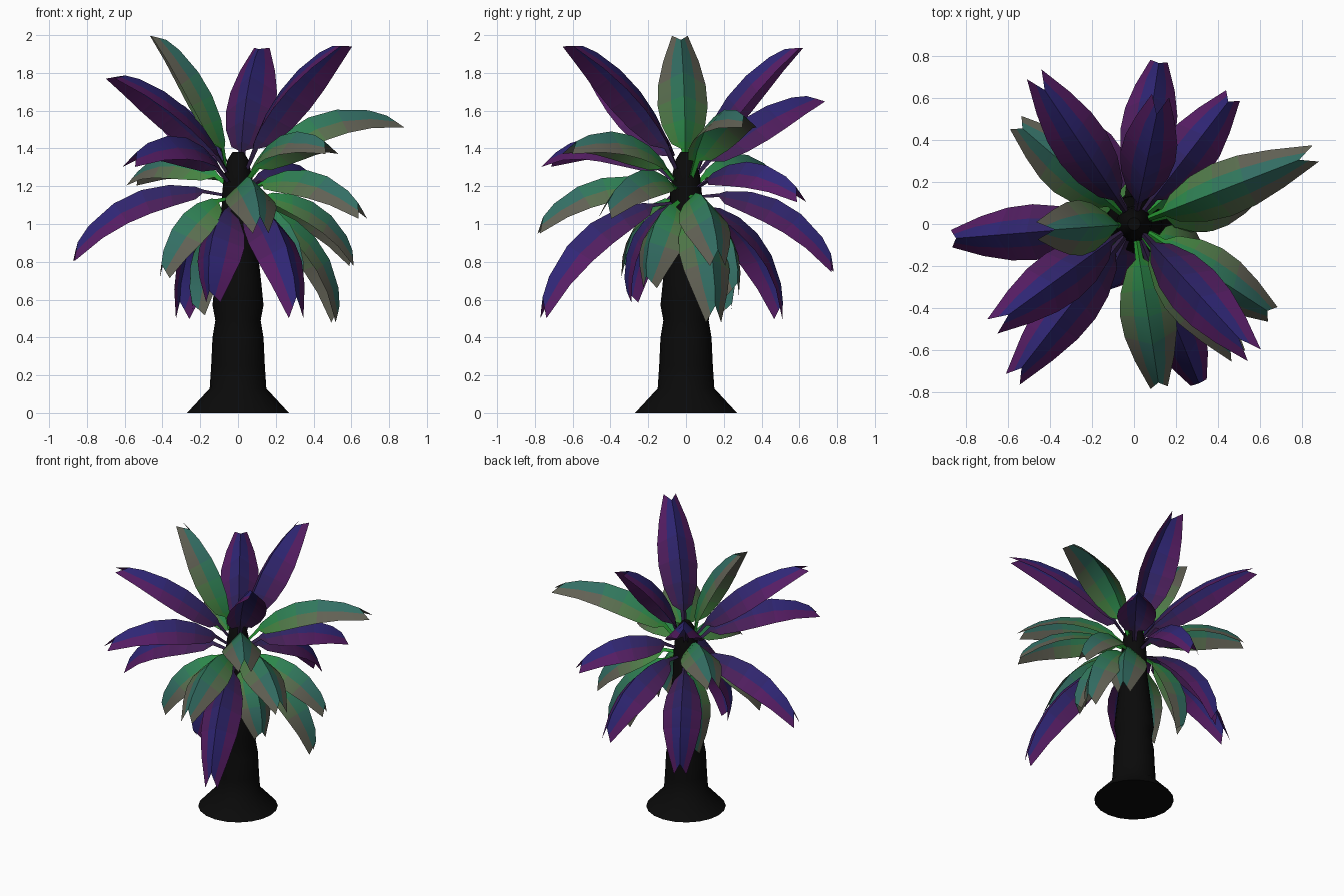
import bpy, bmesh, math
from mathutils import Vector

if "Cube" in bpy.data.objects:
    bpy.data.objects.remove(bpy.data.objects["Cube"])

mats = {}


def material(name, color):
    if name not in mats:
        m = bpy.data.materials.new(name)
        m.diffuse_color = (*color, 1)
        m.use_nodes = True
        m.node_tree.nodes["Principled BSDF"].inputs["Base Color"].default_value = m.diffuse_color
        mats[name] = m
    return mats[name]


def make_object(name, bm):
    me = bpy.data.meshes.new(name)
    bmesh.ops.recalc_face_normals(bm, faces=bm.faces)
    bm.to_mesh(me)
    bm.free()
    ob = bpy.data.objects.new(name, me)
    bpy.context.collection.objects.link(ob)
    return ob


# Trunk: lathed profile with flared foot and pointed crown
PROFILE = [(0.27, 0), (0.15, 0.13), (0.142, 0.25), (0.135, 0.40), (0.120, 0.49),
           (0.135, 0.57), (0.122, 0.70), (0.105, 0.85), (0.088, 1.0),
           (0.085, 1.15), (0.075, 1.25), (0.055, 1.34), (0.03, 1.38)]
SIDES = 20
bm = bmesh.new()
rings = [[bm.verts.new((r * math.cos(2 * math.pi * i / SIDES),
                        r * math.sin(2 * math.pi * i / SIDES), z))
          for i in range(SIDES)] for r, z in PROFILE]
for a, b in zip(rings, rings[1:]):
    for i in range(SIDES):
        j = (i + 1) % SIDES
        bm.faces.new((a[i], a[j], b[j], b[i])).smooth = True
bm.faces.new(rings[0][::-1])
bm.faces.new(rings[-1])
trunk = make_object("trunk", bm)
trunk.data.materials.append(material("bark", (0.003, 0.003, 0.003)))

# Leaf colours: (stem end, rib, edge)
PALETTES = {
    "green": (Vector((0.02, 0.30, 0.03)), Vector((0.01, 0.17, 0.14)), Vector((0.17, 0.10, 0.07))),
    "purple": (Vector((0.03, 0.015, 0.06)), Vector((0.012, 0.022, 0.20)), Vector((0.13, 0.008, 0.10))),
}
# Half width along the leaf: short stem, wide blade, notched tip
WIDTHS = [(0.0, 0.014), (0.12, 0.02), (0.16, 0.07), (0.30, 0.118), (0.46, 0.137),
          (0.63, 0.13), (0.81, 0.098), (1.0, 0.043)]
COLS = (-1, -0.5, 0, 0.5, 1)


def leaf(name, palette, tip):
    tip = Vector(tip)
    tip.x *= 1.03
    tip.y *= 1.03
    upright = tip.z > 1.6
    out = Vector((tip.x, tip.y, 0)).normalized()
    up = Vector((0, 0, 1))
    side = up.cross(out)
    base = out * 0.06 + up * (1.2 + 0.12 * (tip.z - 1.2))
    chord = tip - base
    bulge = up * chord.dot(out) - out * chord.z
    ctrl = (base + tip) / 2 + bulge * (0.20 if upright else 0.36)

    def point(t):
        return base * (1 - t) ** 2 + ctrl * 2 * t * (1 - t) + tip * t * t

    bm = bmesh.new()
    rows = []
    for t, w in WIDTHS:
        tan = ((ctrl - base) * (1 - t) + (tip - ctrl) * t).normalized()
        nrm = tan.cross(side).normalized()
        row = []
        for c in COLS:
            notch = 0.09 * (1 - abs(c)) if t == 1 else 0
            row.append(bm.verts.new(point(t - notch) + side * c * w * 0.97
                                    - nrm * (abs(c) * 0.95 - 0.22) * w))
        rows.append(row)
    stem, rib, edge = PALETTES[palette]
    slots = []
    for k in range(len(rows) - 1):
        f = min(1, k / 5)
        for c in range(4):
            outer = c in (0, 3)
            col = stem.lerp(rib.lerp(edge, 0.7 if outer else 0.15), f)
            m = material(f"{palette}_{k}_{'edge' if outer else 'rib'}", col)
            if m not in slots:
                slots.append(m)
            face = bm.faces.new((rows[k][c], rows[k][c + 1], rows[k + 1][c + 1], rows[k + 1][c]))
            face.material_index = slots.index(m)
            face.smooth = True
    ob = make_object(name, bm)
    for m in slots:
        ob.data.materials.append(m)
    ob.data.set_sharp_from_angle(angle=math.radians(30))


# Leaf tips
GREEN = [(0.85, 0.33, 1.54), (-0.56, 0.48, 1.23), (-0.43, -0.03, 2.02),
         (0.12, -0.78, 0.97), (0.49, -0.62, 1.40), (0.66, -0.43, 1.05),
         (-0.40, -0.32, 0.72), (0.52, 0.15, 0.48), (0.33, -0.20, 0.66),
         (-0.22, 0.22, 0.51), (0.31, 0.26, 0.62), (0.61, 0.17, 0.79)]
PURPLE = [(0.12, 0.78, 0.76), (0.12, 0.58, 1.96), (0.47, 0.61, 1.14),
          (-0.46, 0.69, 1.68), (-0.87, -0.07, 0.82), (-0.65, -0.47, 1.80),
          (-0.57, -0.73, 1.33), (0.31, -0.76, 0.51), (0.55, -0.60, 1.97),
          (-0.30, 0.50, 0.50), (-0.14, -0.29, 0.58)]
for i, t in enumerate(GREEN):
    leaf(f"green_leaf_{i + 1}", "green", t)
for i, t in enumerate(PURPLE):
    leaf(f"purple_leaf_{i + 1}", "purple", t)
